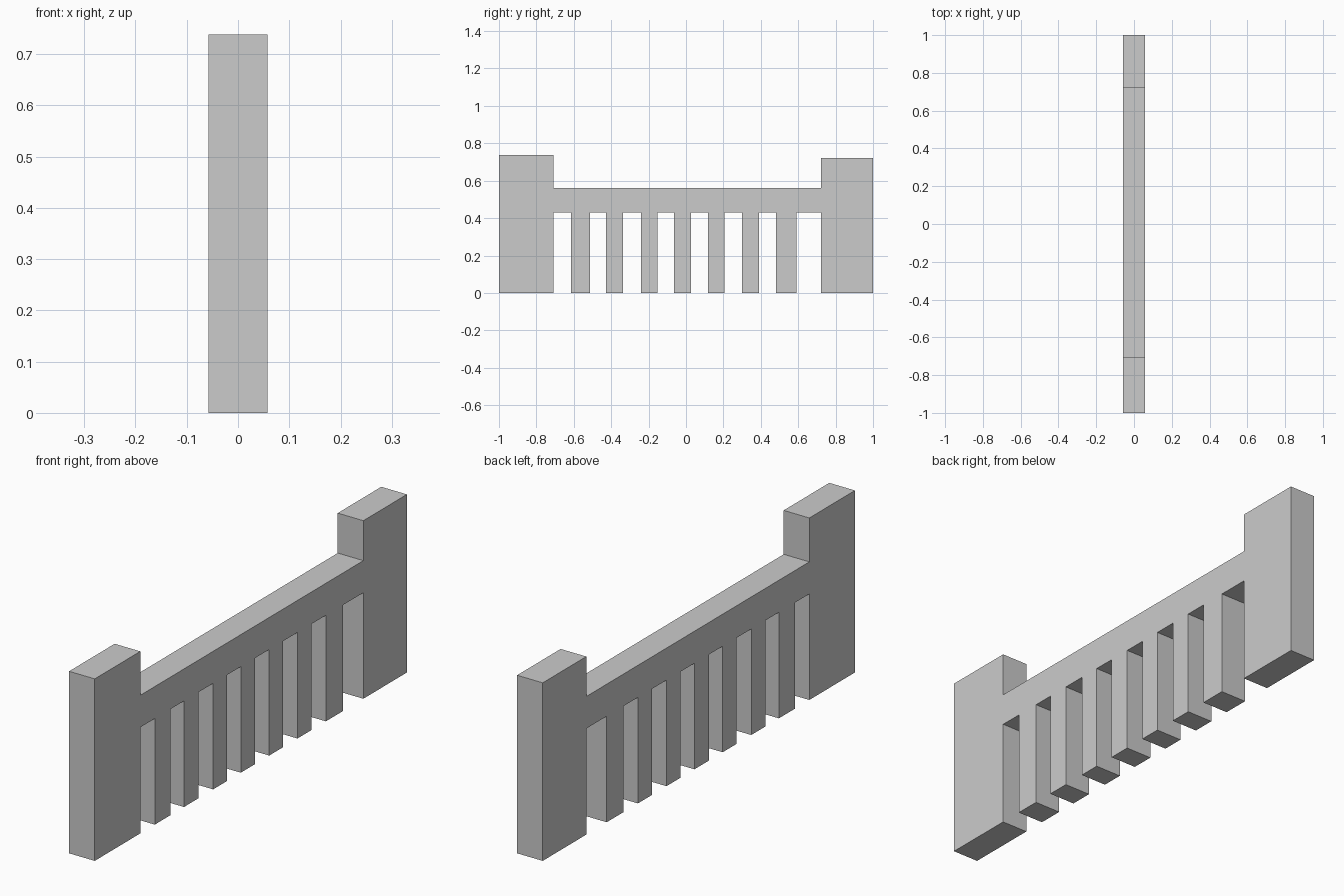
import bpy, bmesh

if "Cube" in bpy.data.objects:
    bpy.data.objects.remove(bpy.data.objects["Cube"])

HALF_X = 0.0575
RAIL_BOTTOM, RAIL_TOP = 0.43, 0.56
POST_A = (-1.0, -0.708, 0.738)   # y start, y end, height
POST_B = (0.721, 1.0, 0.722)
SLATS = [(-0.615, -0.513), (-0.428, -0.336), (-0.241, -0.153), (-0.064, 0.028),
         (0.118, 0.207), (0.299, 0.39), (0.481, 0.59)]

# Side outline (y, z): first post, row of slats along the floor, second post, rail top
outline = [(POST_A[0], 0), (POST_A[1], 0), (POST_A[1], RAIL_BOTTOM)]
for y0, y1 in SLATS:
    outline += [(y0, RAIL_BOTTOM), (y0, 0), (y1, 0), (y1, RAIL_BOTTOM)]
outline += [(POST_B[0], RAIL_BOTTOM), (POST_B[0], 0), (POST_B[1], 0),
            (POST_B[1], POST_B[2]), (POST_B[0], POST_B[2]), (POST_B[0], RAIL_TOP),
            (POST_A[1], RAIL_TOP), (POST_A[1], POST_A[2]), (POST_A[0], POST_A[2])]

# Extrude the outline across the thickness
bm = bmesh.new()
face = bm.faces.new([bm.verts.new((-HALF_X, y, z)) for y, z in outline])
ext = bmesh.ops.extrude_face_region(bm, geom=[face], use_keep_orig=True)
moved = [v for v in ext["geom"] if isinstance(v, bmesh.types.BMVert)]
bmesh.ops.translate(bm, verts=moved, vec=(2 * HALF_X, 0, 0))
bmesh.ops.recalc_face_normals(bm, faces=bm.faces)

mesh = bpy.data.meshes.new("fence_panel")
bm.to_mesh(mesh)
bm.free()
bpy.context.collection.objects.link(bpy.data.objects.new("fence_panel", mesh))
